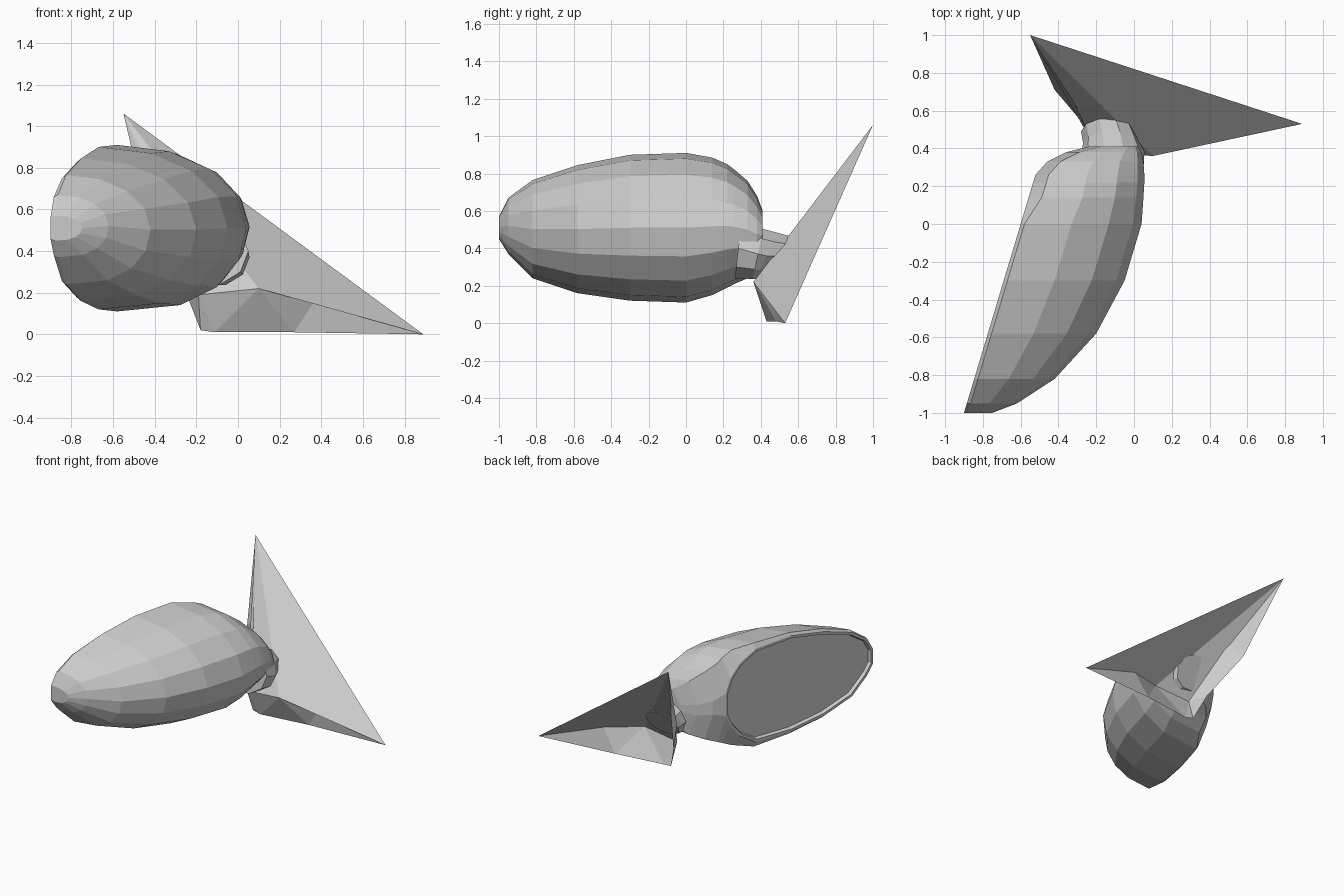
import bpy, bmesh
from math import sin, cos, pi, radians

cube = bpy.data.objects.get("Cube")
if cube:
    bpy.data.objects.remove(cube)

grey = bpy.data.materials.new("plain grey")
grey.use_nodes = True
grey.diffuse_color = (0.6, 0.6, 0.6, 1)
grey.node_tree.nodes["Principled BSDF"].inputs["Base Color"].default_value = (0.6, 0.6, 0.6, 1)


def add_part(name, bm):
    mesh = bpy.data.meshes.new(name)
    bm.to_mesh(mesh)
    bm.free()
    mesh.materials.append(grey)
    obj = bpy.data.objects.new(name, mesh)
    bpy.context.collection.objects.link(obj)
    return obj


def skin(bm, rings, closed=True):
    """Join consecutive rings of vertices with quads."""
    for a, b in zip(rings, rings[1:]):
        n = len(a)
        for j in range(n if closed else n - 1):
            k = (j + 1) % n
            bm.faces.new((a[j], a[k], b[k], b[j]))


# Housing: D-shaped sections along y (y, left x, right x, low z, high z, opening)
sections = [
    (-1.00, -0.90, -0.75, 0.45, 0.57, 0.90),
    (-0.95, -0.885, -0.62, 0.37, 0.67, 0.93),
    (-0.82, -0.846, -0.42, 0.24, 0.765, 0.94),
    (-0.58, -0.774, -0.20, 0.16, 0.845, 0.95),
    (-0.30, -0.69, -0.05, 0.12, 0.90, 0.95),
    (0.00, -0.60, 0.04, 0.11, 0.91, 0.90),
    (0.14, -0.558, 0.05, 0.15, 0.885, 0.76),
    (0.22, -0.534, 0.055, 0.19, 0.85, 0.56),
    (0.26, -0.522, 0.055, 0.21, 0.82, 0.28),
    (0.33, -0.46, 0.05, 0.24, 0.76, 0.2),
    (0.38, -0.36, 0.04, 0.27, 0.68, 0.2),
    (0.41, -0.24, 0.02, 0.34, 0.60, 0.2),
]
RIM_COUNT = 9
STEPS = 8
bm = bmesh.new()
rings = []
for y, left, right, low, high, opening in sections:
    mid, half = (low + high) / 2, (high - low) / 2
    start = left + (0.02 if opening > 0.85 else 0.07)
    ring = [bm.verts.new((left, y, mid - half * opening))]
    for i in range(STEPS + 1):
        t = -pi / 2 + pi * i / STEPS
        bulge = max(cos(t), 0) ** (0.75 if t < 0 else 0.95)
        ring.append(bm.verts.new((start + (right - start) * bulge, y, mid + half * sin(t))))
    ring.append(bm.verts.new((left, y, mid + half * opening)))
    rings.append(ring)
skin(bm, rings, closed=False)
for a, b in zip(rings[RIM_COUNT - 1:], rings[RIM_COUNT:]):
    bm.faces.new((a[-1], a[0], b[0], b[-1]))
bm.faces.new(rings[0])
bm.faces.new(rings[-1])
rim = rings[:RIM_COUNT]
opening_face = bm.faces.new([r[0] for r in rim] + [r[-1] for r in reversed(rim)])
bmesh.ops.recalc_face_normals(bm, faces=bm.faces)

# Raised rim and recessed glass
bmesh.ops.inset_individual(bm, faces=[opening_face], thickness=0.02, depth=0)
bmesh.ops.inset_individual(bm, faces=[opening_face], thickness=0.008, depth=-0.025)
glass_points = [v.co.copy() for v in opening_face.verts]
bm.faces.remove(opening_face)
add_part("mirror_housing", bm)

bm = bmesh.new()
bm.faces.new([bm.verts.new(p) for p in glass_points])
add_part("mirror_glass", bm)

# Neck between housing and mount
bm = bmesh.new()
rings = []
SIDES = 10
# centre x, centre y, centre z, half width, half height, backward lean
for cx, cy, cz, hw, hh, lean in [
    (-0.15, 0.28, 0.40, 0.20, 0.17, 0.02),
    (-0.11, 0.385, 0.37, 0.165, 0.14, 0.03),
    (-0.12, 0.43, 0.36, 0.15, 0.13, 0.06),
    (-0.14, 0.49, 0.36, 0.14, 0.11, 0.07),
]:
    ring = []
    for i in range(SIDES):
        t = 2 * pi * i / SIDES
        ring.append(bm.verts.new((cx + hw * cos(t), cy + lean * sin(t), cz + hh * sin(t))))
    rings.append(ring)
skin(bm, rings)
bm.faces.new(rings[0])
bm.faces.new(rings[-1])
bmesh.ops.recalc_face_normals(bm, faces=bm.faces)
add_part("neck", bm)

# Triangular mount: an open-backed cover with a folded flange
bm = bmesh.new()
corners = {
    "peak": (-0.55, 1.00, 1.06),
    "tip": (0.89, 0.53, 0.00),
    "front_outer": (0.38, 0.465, 0.18),
    "front_mid": (0.10, 0.36, 0.22),
    "front_inner": (-0.19, 0.38, 0.19),
    "side_ridge": (-0.32, 0.65, 0.60),
    "side_rim": (-0.42, 0.71, 0.50),
    "low_side_rim": (-0.25, 0.51, 0.20),
    "heel": (-0.18, 0.44, 0.02),
    "base_inner": (-0.11, 0.43, 0.01),
    "base_mid": (0.27, 0.48, 0.01),
}
v = {name: bm.verts.new(co) for name, co in corners.items()}
for names in [
    ("peak", "side_ridge", "front_inner"),
    ("peak", "front_inner", "front_mid"),
    ("peak", "front_mid", "tip"),
    ("tip", "front_mid", "front_outer"),
    ("peak", "side_rim", "side_ridge"),
    ("side_ridge", "side_rim", "low_side_rim", "front_inner"),
    ("front_inner", "low_side_rim", "heel"),
    ("front_inner", "heel", "base_inner"),
    ("front_inner", "base_inner", "front_mid"),
    ("front_mid", "base_inner", "base_mid"),
    ("front_mid", "base_mid", "front_outer"),
    ("front_outer", "base_mid", "tip"),
]:
    bm.faces.new([v[n] for n in names])
bm.normal_update()
add_part("mount_cover", bm)
